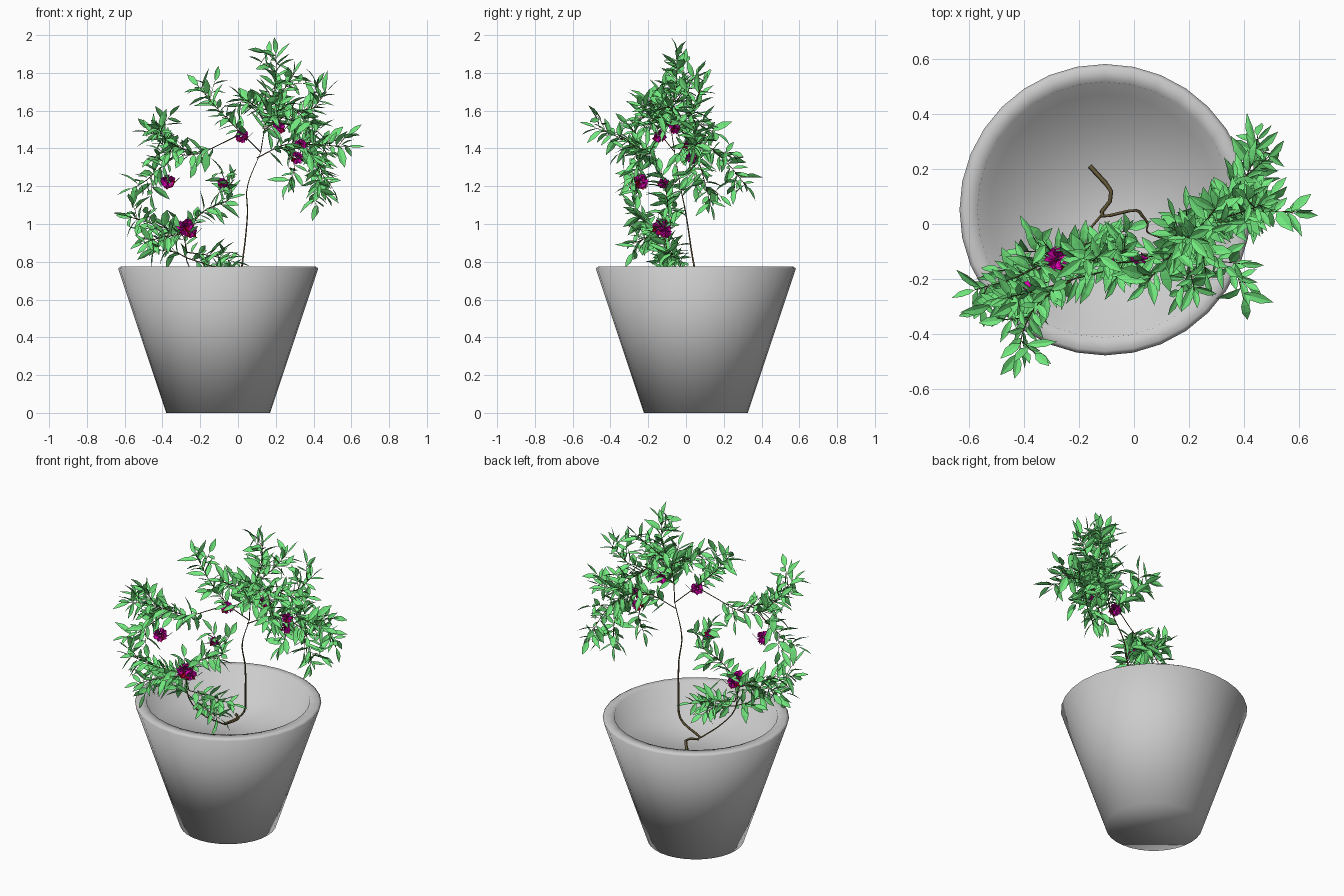
import bpy, bmesh, math, random
from mathutils import Vector, Matrix

if "Cube" in bpy.data.objects:
    bpy.data.objects.remove(bpy.data.objects["Cube"])

random.seed(7)
POT = Vector((-0.105, 0.052, 0))


def material(name, rgb):
    m = bpy.data.materials.new(name)
    m.diffuse_color = (*rgb, 1)
    m.use_nodes = True
    m.node_tree.nodes["Principled BSDF"].inputs["Base Color"].default_value = m.diffuse_color
    return m


GREEN = material("leaf_green", (0.17, 0.82, 0.21))
BROWN = material("bark_brown", (0.13, 0.10, 0.04))
PINK = material("petal_pink", (0.75, 0.0, 0.45))
RED = material("sepal_red", (0.4, 0.0, 0.02))


def finish(bm, name, mat=None):
    me = bpy.data.meshes.new(name)
    bm.to_mesh(me)
    bm.free()
    ob = bpy.data.objects.new(name, me)
    bpy.context.collection.objects.link(ob)
    if mat:
        me.materials.append(mat)
    return ob


def lathe(name, profile, sides):
    bm = bmesh.new()
    rings = []
    for r, z in profile:
        rings.append([bm.verts.new(POT + Vector((r * math.sin(a), r * math.cos(a), z)))
                      for a in (2 * math.pi * i / sides for i in range(sides))])
    for a, b in zip(rings, rings[1:]):
        for i in range(sides):
            j = (i + 1) % sides
            bm.faces.new((a[i], a[j], b[j], b[i]))
    bm.faces.new(rings[0])
    bm.faces.new(rings[-1])
    bmesh.ops.recalc_face_normals(bm, faces=bm.faces)
    for f in bm.faces:
        f.smooth = True
    return finish(bm, name)


# Tapered pot with thick rim, its inside ending at the soil
lathe("pot", [(0.275, 0), (0.53, 0.765), (0.515, 0.775), (0.465, 0.775), (0.42, 0.61)], 32)


def spline(pts, step=0.012):
    """Smooth path through points, sampled evenly enough for leaves."""
    p = [Vector(q) for q in pts]
    p = [2 * p[0] - p[1]] + p + [2 * p[-1] - p[-2]]
    out = []
    for a, b, c, d in zip(p, p[1:], p[2:], p[3:]):
        n = max(2, int((c - b).length / step))
        for k in range(n):
            t = k / n
            out.append(0.5 * (2 * b + (c - a) * t + (2 * a - 5 * b + 4 * c - d) * t * t
                              + (3 * b - a - 3 * c + d) * t ** 3))
    return out + [p[-2]]


stems = bpy.data.curves.new("stems", 'CURVE')
stems.dimensions = '3D'
stems.bevel_depth = 0.005
stems.bevel_resolution = 0
stems.materials.append(BROWN)
bpy.context.collection.objects.link(bpy.data.objects.new("stems", stems))


def add_stem(path, r0, r1):
    s = stems.splines.new('POLY')
    path = path[::3] + [path[-1]]
    s.points.add(len(path) - 1)
    for i, q in enumerate(path):
        s.points[i].co = (*q, 1)
        s.points[i].radius = r0 + (r1 - r0) * i / len(path)


leaves = bmesh.new()


def add_leaf(base, direction, length):
    """Folded lance-shaped leaf with a drooping tip."""
    d = direction.normalized()
    up = Vector((random.uniform(-.9, .9), random.uniform(-.9, .9), 1))
    side = d.cross(up).normalized()
    n = side.cross(d)
    w = length * random.uniform(0.14, 0.21)
    bend = random.uniform(-0.1, 0.35) * length
    rows = []
    for t, f in ((0.3, 0.85), (0.62, 0.9)):
        c = base + d * length * t - n * bend * t * t
        rows.append([leaves.verts.new(c + side * w * f * k + n * w * 0.25 * abs(k))
                     for k in (-1, 0, 1)])
    v0 = leaves.verts.new(base)
    v1 = leaves.verts.new(base + d * length - n * bend)
    (a, b, c), (e, f, g) = rows
    for face in ((v0, b, a), (v0, c, b), (a, b, f, e), (b, c, g, f), (e, f, v1), (f, g, v1)):
        leaves.faces.new(face)


def leafy(path, start):
    """Leaves spiral around a path from fraction start to its tip."""
    ang = random.uniform(0, 6)
    for i in range(int(len(path) * start), len(path) - 1):
        t = (path[i + 1] - path[i]).normalized()
        ang += 2.4 + random.uniform(-.4, .4)
        u = t.orthogonal().normalized()
        out = Matrix.Rotation(ang, 3, t) @ u
        add_leaf(path[i], t * random.uniform(.2, .9) + out + Vector((0, -0.15, 0.1)),
                 random.uniform(0.07, 0.125))
    add_leaf(path[-1], path[-1] - path[-3], 0.09)


def branch(pts, start=0.0, twigs=2, r0=0.6, r1=0.25):
    path = spline(pts)
    add_stem(path, r0, r1)
    if start < 1:
        leafy(path, start)
    for k in range(twigs):
        i = int(len(path) * (start + (1 - start) * (k + 0.6) / (twigs + 0.3)))
        i = min(i, len(path) - 2)
        t = (path[i + 1] - path[i]).normalized()
        out = Matrix.Rotation(random.uniform(0, 6.28), 3, t) @ t.orthogonal().normalized()
        end = path[i] + (t * 0.6 + out * 0.8) * random.uniform(0.07, 0.11)
        tw = spline([path[i], (path[i] + end) / 2 + Vector((0, 0, .01)), end], 0.016)
        add_stem(tw, 0.35, 0.2)
        leafy(tw, 0.4)


# Bare main stem zigzagging out of the soil, and the lower stem
branch([(-0.16, 0.21, 0.61), (-0.08, 0.11, 0.64), (-0.12, 0.03, 0.63), (0.0, 0.05, 0.72),
        (0.03, 0.03, 0.85), (0.05, 0, 1.05), (0.05, -0.03, 1.2), (0.12, -0.06, 1.38)], 1, 0, 1.7, 0.3)
branch([(-0.12, 0.03, 0.63), (-0.2, -0.06, 0.7), (-0.27, -0.1, 0.8), (-0.28, -0.12, 0.95)], 1, 0, 0.9, 0.5)

# Crown branches, right side
branch([(0.12, -0.06, 1.38), (0.15, -0.08, 1.55), (0.2, -0.05, 1.75), (0.2, -0.05, 1.9)], 0.2, 6)
branch([(0.14, -0.07, 1.5), (0.27, 0, 1.58), (0.38, 0.04, 1.6), (0.47, 0.07, 1.7)], 0.05, 5)
branch([(0.1, -0.05, 1.35), (0.25, 0, 1.42), (0.4, 0.05, 1.42), (0.58, 0.04, 1.41)], 0.15, 5)
branch([(0.25, 0, 1.42), (0.36, 0.1, 1.42), (0.43, 0.22, 1.32), (0.45, 0.32, 1.2)], 0.1, 3)
branch([(0.3, 0.02, 1.42), (0.41, 0.06, 1.35), (0.43, 0.1, 1.22), (0.41, 0.13, 1.1)], 0.2, 2)
branch([(0.18, -0.06, 1.58), (0.27, -0.1, 1.62), (0.36, -0.18, 1.55), (0.41, -0.22, 1.5)], 0.1, 3)
branch([(0.17, -0.07, 1.6), (0.1, -0.15, 1.62), (0.04, -0.22, 1.66)], 0.1, 2)
branch([(0.19, -0.05, 1.65), (0.25, 0.0, 1.72), (0.3, 0.06, 1.8)], 0.1, 1)
branch([(0.16, -0.07, 1.52), (0.2, -0.16, 1.55), (0.22, -0.24, 1.64)], 0.1, 1)
branch([(0.27, 0, 1.58), (0.34, 0.08, 1.52), (0.36, 0.16, 1.48)], 0.1, 1)
branch([(0.25, 0, 1.42), (0.3, 0.04, 1.3), (0.26, 0.05, 1.2)], 0.5, 0)

# Crown branches, left side
branch([(0.12, -0.06, 1.38), (0.02, -0.13, 1.48), (-0.1, -0.14, 1.6), (-0.21, -0.12, 1.73)], 0.3, 2)
branch([(0.02, -0.13, 1.48), (-0.1, -0.17, 1.42), (-0.22, -0.2, 1.37), (-0.35, -0.24, 1.38),
        (-0.47, -0.27, 1.5)], 0.3, 4)
branch([(-0.22, -0.2, 1.37), (-0.34, -0.28, 1.42), (-0.4, -0.38, 1.47), (-0.42, -0.48, 1.51)], 0.2, 3)
branch([(-0.33, -0.24, 1.37), (-0.42, -0.26, 1.29), (-0.5, -0.29, 1.22), (-0.56, -0.31, 1.19)], 0.2, 1)

# Low branches
branch([(-0.27, -0.1, 0.85), (-0.3, -0.12, 0.95), (-0.42, -0.19, 0.99), (-0.58, -0.24, 1.04)], 0.1, 5)
branch([(-0.28, -0.12, 0.95), (-0.4, -0.2, 0.93), (-0.5, -0.27, 0.9)], 0.1, 2)
branch([(-0.27, -0.1, 0.85), (-0.13, -0.06, 0.83), (-0.02, -0.02, 0.8)], 0.1, 1)
branch([(-0.27, -0.1, 0.82), (-0.15, -0.12, 0.78), (-0.04, -0.12, 0.74)], 0.1, 1)
branch([(-0.27, -0.1, 0.82), (-0.33, -0.1, 0.85), (-0.4, -0.1, 0.86)], 0.1, 1)
branch([(-0.28, -0.12, 0.95), (-0.18, -0.1, 1.07), (-0.04, -0.1, 1.14), (-0.09, -0.13, 1.28)], 0.1, 2)
finish(leaves, "leaves", GREEN)

# Blossoms: ruffled cups of petals over red sepals
petals, sepals = bmesh.new(), bmesh.new()


def add_petal(bm, c, d, size):
    side = d.orthogonal().normalized()
    side = Matrix.Rotation(random.uniform(0, 6.28), 3, d) @ side
    n = d.cross(side)
    v = [bm.verts.new(c + q) for q in (
        d * size * .15, d * size * .7 + side * size * .4, d * size + n * size * .25,
        d * size * .7 - side * size * .4)]
    bm.faces.new(v[:3])
    bm.faces.new((v[0], v[2], v[3]))


def rand_dir():
    return Vector([random.gauss(0, 1) for _ in range(3)]).normalized()


for x, y, z, s in ((-0.37, -0.24, 1.225, .042), (-0.28, -0.13, 0.985, .05),
                   (-0.25, -0.11, 0.96, .035), (-0.08, -0.12, 1.215, .03),
                   (0.02, -0.14, 1.465, .038), (0.215, -0.06, 1.51, .036),
                   (0.33, 0.02, 1.42, .034), (0.31, 0.03, 1.35, .036)):
    c = Vector((x, y, z))
    for _ in range(36):
        add_petal(petals, c, rand_dir(), s)
    for _ in range(4):
        d = rand_dir()
        d.z = -abs(d.z)
        add_petal(sepals, c, d, s * 1.1)
    # flower stalk to the branch
    add_stem(spline([c, c + Vector((0.03, 0.02, -0.01)), c + Vector((0.06, 0.03, 0.02))]), .3, .3)
finish(petals, "blossom_petals", PINK)
finish(sepals, "blossom_sepals", RED)
